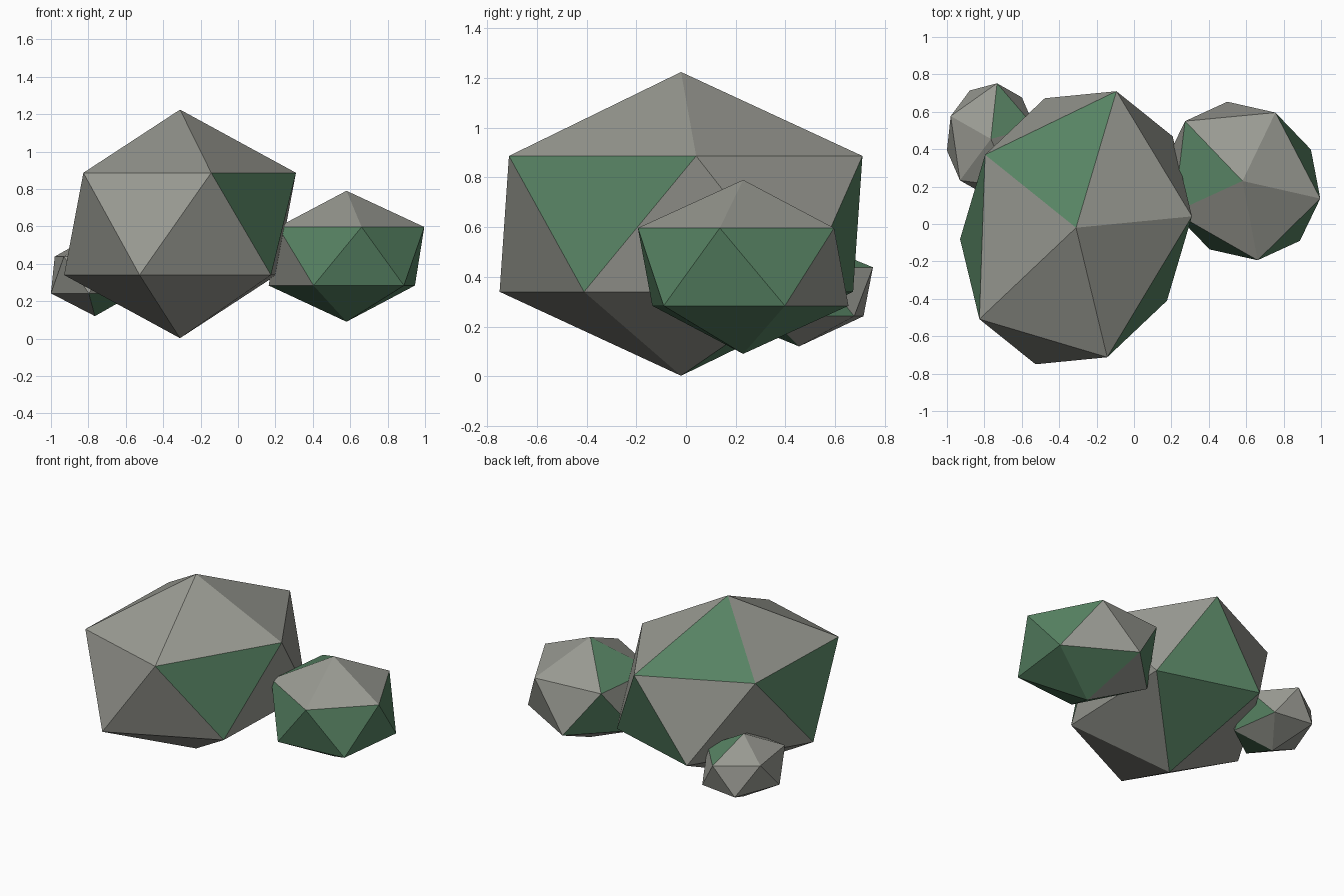
import bpy
import bmesh
import math
from mathutils import Matrix, Vector

cube = bpy.data.objects.get("Cube")
if cube:
    bpy.data.objects.remove(cube, do_unlink=True)


def make_material(name, rgb):
    mat = bpy.data.materials.new(name)
    mat.use_nodes = True
    mat.diffuse_color = (*rgb, 1)
    bsdf = mat.node_tree.nodes["Principled BSDF"]
    bsdf.inputs["Base Color"].default_value = (*rgb, 1)
    bsdf.inputs["Roughness"].default_value = 0.9
    return mat


stone = make_material("grey stone", (0.32, 0.325, 0.29))
moss = make_material("green moss", (0.095, 0.225, 0.125))


def face_label(face):
    """Name a facet by its band (top, down, up, bottom) and its turn around z."""
    c = face.calc_center_median()
    turn = math.degrees(math.atan2(c.y, c.x)) / 72
    if c.z > 0:
        band = "T" if c.z > 0.4 else "D"
        return band + str(math.floor(turn) % 5)
    if c.z > -0.4:
        return "U" + str(round(turn) % 5)
    return "B" + str((round(turn) - 1) % 5)


def make_rock(name, centre, x_axis, y_axis, height, mossy):
    """Twenty-sided boulder, skewed by its own axes, with mossy facets."""
    bm = bmesh.new()
    bmesh.ops.create_icosphere(bm, subdivisions=1, radius=1)
    for face in bm.faces:
        face.material_index = int(face_label(face) in mossy)
        face.smooth = False
    axes = Matrix(((*x_axis, 0), (*y_axis, 0), (0, 0, height))).transposed()
    for v in bm.verts:
        v.co = axes @ v.co + Vector(centre)
    mesh = bpy.data.meshes.new(name)
    bm.to_mesh(mesh)
    bm.free()
    mesh.materials.append(stone)
    mesh.materials.append(moss)
    obj = bpy.data.objects.new(name, mesh)
    bpy.context.collection.objects.link(obj)


# Large boulder
make_rock("large_rock", (-0.31, -0.02, 0.613), (0.693, 0.068), (0.029, 0.836),
          0.611, {"T1", "D2", "D4", "U1", "B0"})

# Medium boulder on the left side
make_rock("medium_rock", (0.58, 0.23, 0.44), (0.465, -0.105), (0.056, 0.464),
          0.35, {"T2", "D0", "D3", "D4", "U0", "U2", "U4",
                 "B0", "B2", "B3", "B4"})

# Small boulder at the back
make_rock("small_rock", (-0.765, 0.455, 0.34), (0.263, 0.069), (-0.047, 0.327),
          0.22, {"T0", "U0", "B3"})
